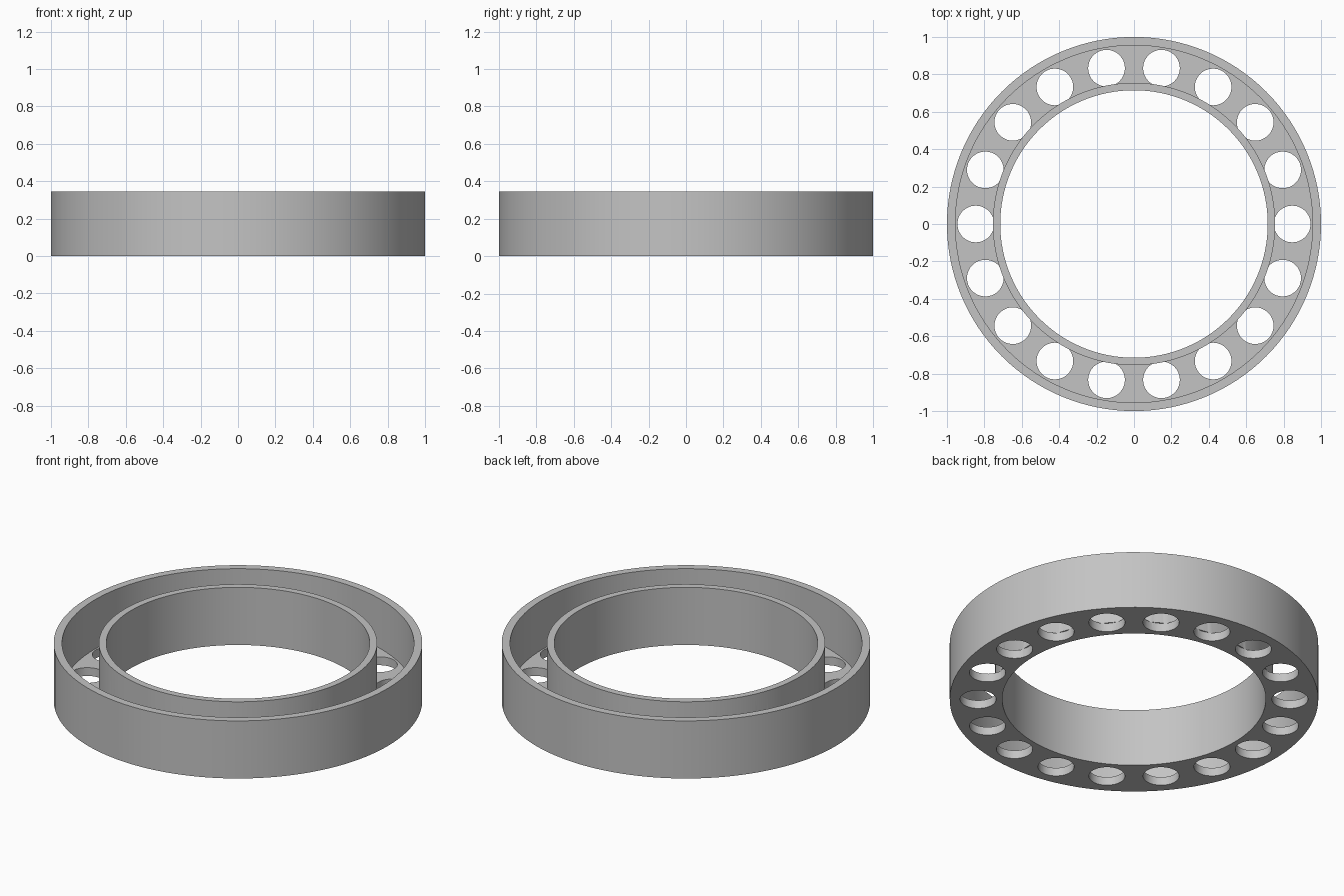
import bpy, bmesh, math
from mathutils import Matrix

cube = bpy.data.objects.get("Cube")
if cube:
    bpy.data.objects.remove(cube, do_unlink=True)

HEIGHT, FLOOR = 0.345, 0.05
R_BORE, R_INNER, R_OUTER, R_RIM = 0.715, 0.755, 0.955, 1.0
HOLES, HOLE_R, HOLE_CIRCLE = 18, 0.098, 0.846
SEGMENTS = 128

grey = bpy.data.materials.new("light grey")
grey.use_nodes = True
colour = (0.55, 0.55, 0.55, 1)
grey.diffuse_color = colour
grey.node_tree.nodes["Principled BSDF"].inputs["Base Color"].default_value = colour


def make_object(name, bm):
    bmesh.ops.recalc_face_normals(bm, faces=bm.faces)
    mesh = bpy.data.meshes.new(name)
    bm.to_mesh(mesh)
    bm.free()
    mesh.materials.append(grey)
    obj = bpy.data.objects.new(name, mesh)
    bpy.context.collection.objects.link(obj)
    return obj


# Channel-section ring, turned from a U-shaped profile
profile = [(R_BORE, 0), (R_RIM, 0), (R_RIM, HEIGHT), (R_OUTER, HEIGHT),
           (R_OUTER, FLOOR), (R_INNER, FLOOR), (R_INNER, HEIGHT), (R_BORE, HEIGHT)]
bm = bmesh.new()
loops = []
for i in range(SEGMENTS):
    a = math.tau * i / SEGMENTS
    loops.append([bm.verts.new((r * math.cos(a), r * math.sin(a), z)) for r, z in profile])
for i in range(SEGMENTS):
    here, after = loops[i], loops[(i + 1) % SEGMENTS]
    for j in range(len(profile)):
        k = (j + 1) % len(profile)
        bm.faces.new((here[j], after[j], after[k], here[k]))
ring = make_object("channel_ring", bm)

# Round holes through the channel floor
bm = bmesh.new()
top, bottom = FLOOR + 0.002, -0.1
for i in range(HOLES):
    place = (Matrix.Rotation(math.tau * i / HOLES, 4, 'Z')
             @ Matrix.Translation((HOLE_CIRCLE, 0, (top + bottom) / 2)))
    bmesh.ops.create_cone(bm, cap_ends=True, segments=48, radius1=HOLE_R,
                          radius2=HOLE_R, depth=top - bottom, matrix=place)
cutter = make_object("hole_cutter", bm)

cut = ring.modifiers.new("floor_holes", 'BOOLEAN')
cut.operation = 'DIFFERENCE'
cut.solver = 'EXACT'
cut.object = cutter

# Apply the cut, then shade the curved walls smooth
bpy.ops.object.select_all(action='DESELECT')
ring.select_set(True)
bpy.context.view_layer.objects.active = ring
bpy.ops.object.modifier_apply(modifier=cut.name)
bpy.data.objects.remove(cutter, do_unlink=True)
bpy.ops.object.shade_smooth_by_angle(angle=math.radians(30))
